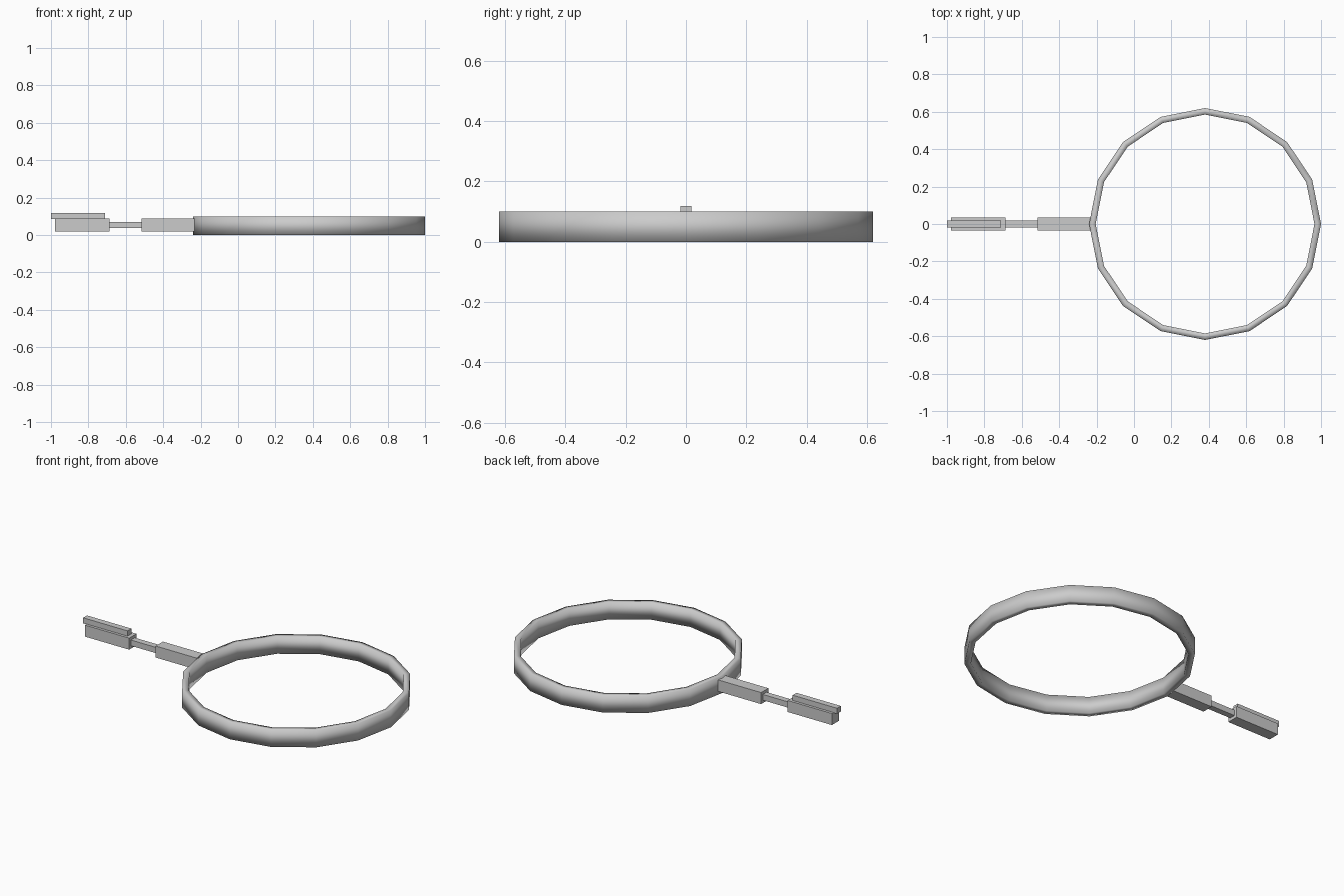
import bpy, bmesh
from math import cos, sin, tau

if "Cube" in bpy.data.objects:
    bpy.data.objects.remove(bpy.data.objects["Cube"])


def add_object(name, bm, smooth=False):
    bmesh.ops.recalc_face_normals(bm, faces=bm.faces)
    for f in bm.faces:
        f.smooth = smooth
    mesh = bpy.data.meshes.new(name)
    bm.to_mesh(mesh)
    bm.free()
    obj = bpy.data.objects.new(name, mesh)
    bpy.context.collection.objects.link(obj)
    return obj


def box(name, x, half_y, z):
    bm = bmesh.new()
    bmesh.ops.create_cube(bm, size=1)
    for v in bm.verts:
        v.co = (x[v.co.x > 0], half_y if v.co.y > 0 else -half_y, z[v.co.z > 0])
    return add_object(name, bm)


def ring(name, cx, outer, inner, z, sides):
    # rectangular section swept around a low-poly circle
    section = [(outer, z[0]), (outer, z[1]), (inner, z[1]), (inner, z[0])]
    bm = bmesh.new()
    loops = [[bm.verts.new((cx + r * cos(tau * i / sides), r * sin(tau * i / sides), h))
              for r, h in section] for i in range(sides)]
    for i in range(sides):
        a, b = loops[i], loops[(i + 1) % sides]
        for j in range(4):
            k = (j + 1) % 4
            bm.faces.new((a[j], b[j], b[k], a[k]))
    return add_object(name, bm, smooth=True)


# hoop
ring("hoop", 0.38, 0.62, 0.585, (0.0, 0.1), 16)

# handle, from the hoop outwards
box("hoop_socket", (-0.515, -0.225), 0.034, (0.02, 0.088))
box("connecting_rod", (-0.69, -0.515), 0.018, (0.037, 0.071))
box("grip_block", (-0.978, -0.688), 0.034, (0.02, 0.088))
box("top_lever", (-1.0, -0.71), 0.018, (0.086, 0.119))
